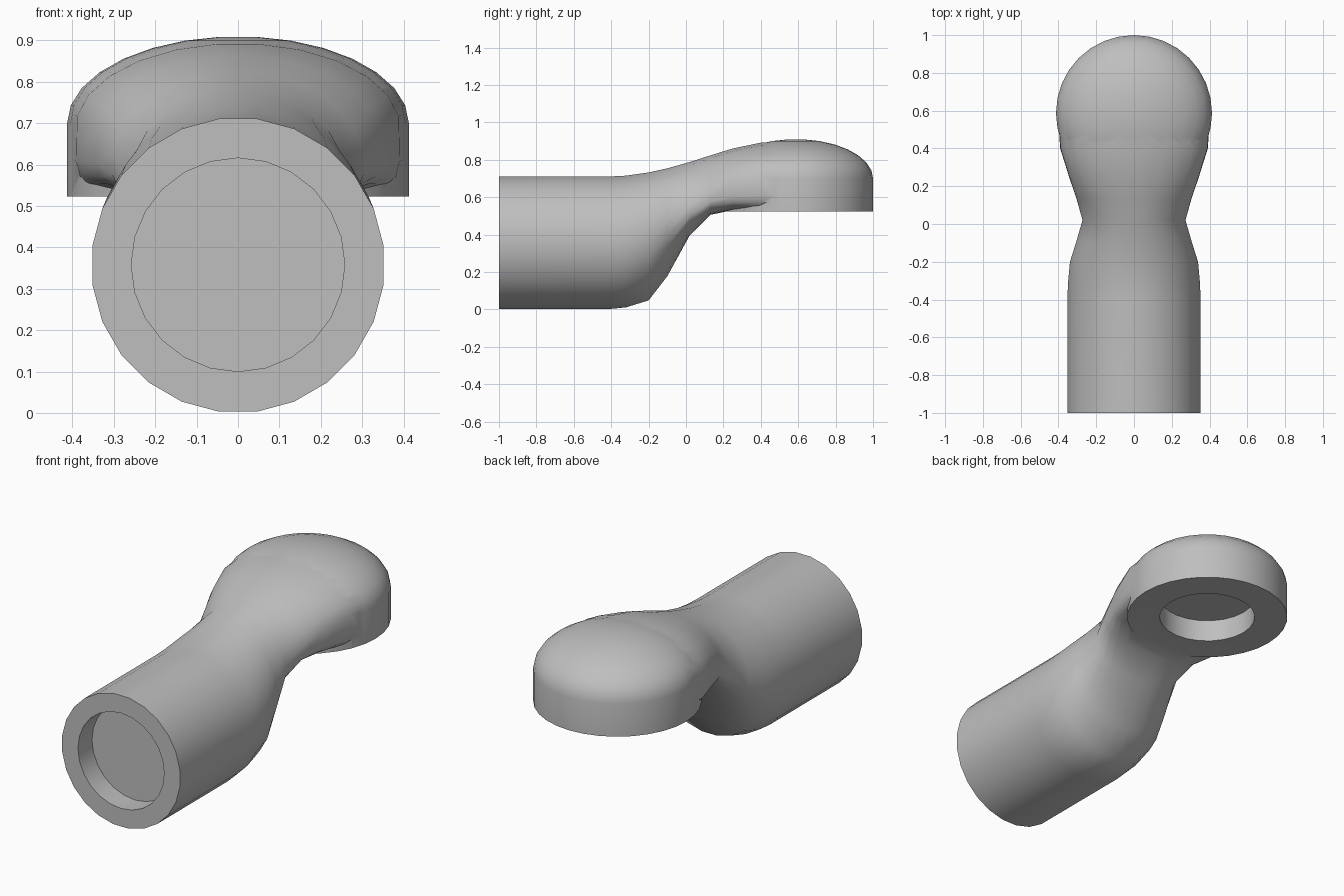
import bpy
import bmesh
from math import sin, cos, pi, radians, copysign
from mathutils import Matrix

if "Cube" in bpy.data.objects:
    bpy.data.objects.remove(bpy.data.objects["Cube"], do_unlink=True)

grey = bpy.data.materials.new("plain grey")
grey.use_nodes = True
GREY = (0.52, 0.52, 0.52, 1)
grey.diffuse_color = GREY
grey.node_tree.nodes["Principled BSDF"].inputs["Base Color"].default_value = GREY

SIDES = 24


def loft(name, rings):
    """Skin a list of equal-length closed rings and cap both ends."""
    bm = bmesh.new()
    rows = [[bm.verts.new(p) for p in ring] for ring in rings]
    for a, b in zip(rows, rows[1:]):
        for i in range(len(a)):
            j = (i + 1) % len(a)
            bm.faces.new((a[i], a[j], b[j], b[i]))
    bm.faces.new(rows[0])
    bm.faces.new(rows[-1])
    bmesh.ops.recalc_face_normals(bm, faces=bm.faces)
    mesh = bpy.data.meshes.new(name)
    bm.to_mesh(mesh)
    bm.free()
    mesh.materials.append(grey)
    obj = bpy.data.objects.new(name, mesh)
    bpy.context.collection.objects.link(obj)
    return obj


def section(y, half_width, top, middle, bottom, power):
    """Round upper half; the lower half gets squarer as power grows."""
    ring = []
    for i in range(SIDES):
        a = 2 * pi * (i + 0.5) / SIDES
        c, s = cos(a), sin(a)
        if s > 0:
            ring.append((half_width * c, y, middle + (top - middle) * s))
        else:
            e = 2 / power
            x = copysign(abs(c) ** e, c) * half_width
            ring.append((x, y, middle - (middle - bottom) * abs(s) ** e))
    return ring


def disc(radius, z, y=0.587, sides=32):
    return [(radius * cos(2 * pi * i / sides), y + radius * sin(2 * pi * i / sides), z)
            for i in range(sides)]


def cutter(name, radius, depth, matrix):
    bm = bmesh.new()
    bmesh.ops.create_cone(bm, cap_ends=True, segments=SIDES, radius1=radius,
                          radius2=radius, depth=depth, matrix=matrix)
    mesh = bpy.data.meshes.new(name)
    bm.to_mesh(mesh)
    bm.free()
    mesh.materials.append(grey)
    obj = bpy.data.objects.new(name, mesh)
    bpy.context.collection.objects.link(obj)
    return obj


def combine(target, other, operation):
    mod = target.modifiers.new(operation.lower(), 'BOOLEAN')
    mod.operation = operation
    mod.solver = 'EXACT'
    mod.object = other
    bpy.context.view_layer.objects.active = target
    bpy.ops.object.modifier_apply(modifier=mod.name)
    bpy.data.objects.remove(other, do_unlink=True)


# Round barrel narrowing into the rising neck
body = loft("pipe_elbow_body", [section(*row) for row in (
    (-1.0, .355, .714, .357, 0, 2),
    (-.4, .355, .714, .357, 0, 2),
    (-.32, .353, .718, .362, .008, 2),
    (-.2, .342, .735, .39, .045, 2),
    (-.1, .31, .757, .44, .175, 2),
    (.02, .275, .79, .52, .395, 2),
    (.13, .305, .825, .6, .505, 3),
    (.25, .345, .862, .66, .53, 5),
    (.4, .392, .893, .69, .53, 6),
    (.6, .405, .905, .7, .53, 6))])

# Domed round head with an upright rim
R, WALL, DOME = 0.413, 0.70, 0.21
rings = [disc(R, 0.523), disc(R, WALL)]
for k in range(1, 8):
    t = radians(12 * k)
    rings.append(disc(R * cos(t), WALL + DOME * sin(t)))
head = loft("domed_head", rings)
combine(body, head, 'UNION')

# Shallow round sockets in the barrel end and under the head
front = cutter("front_socket_cutter", 0.258, 0.24,
               Matrix.Translation((0, -1, 0.358)) @ Matrix.Rotation(pi / 2, 4, 'X'))
combine(body, front, 'DIFFERENCE')
under = cutter("under_socket_cutter", 0.245, 0.24, Matrix.Translation((0, 0.587, 0.523)))
combine(body, under, 'DIFFERENCE')

# Smooth skin with crisp rims
bpy.ops.object.select_all(action='DESELECT')
body.select_set(True)
bpy.context.view_layer.objects.active = body
bpy.ops.object.shade_smooth_by_angle(angle=radians(42))
